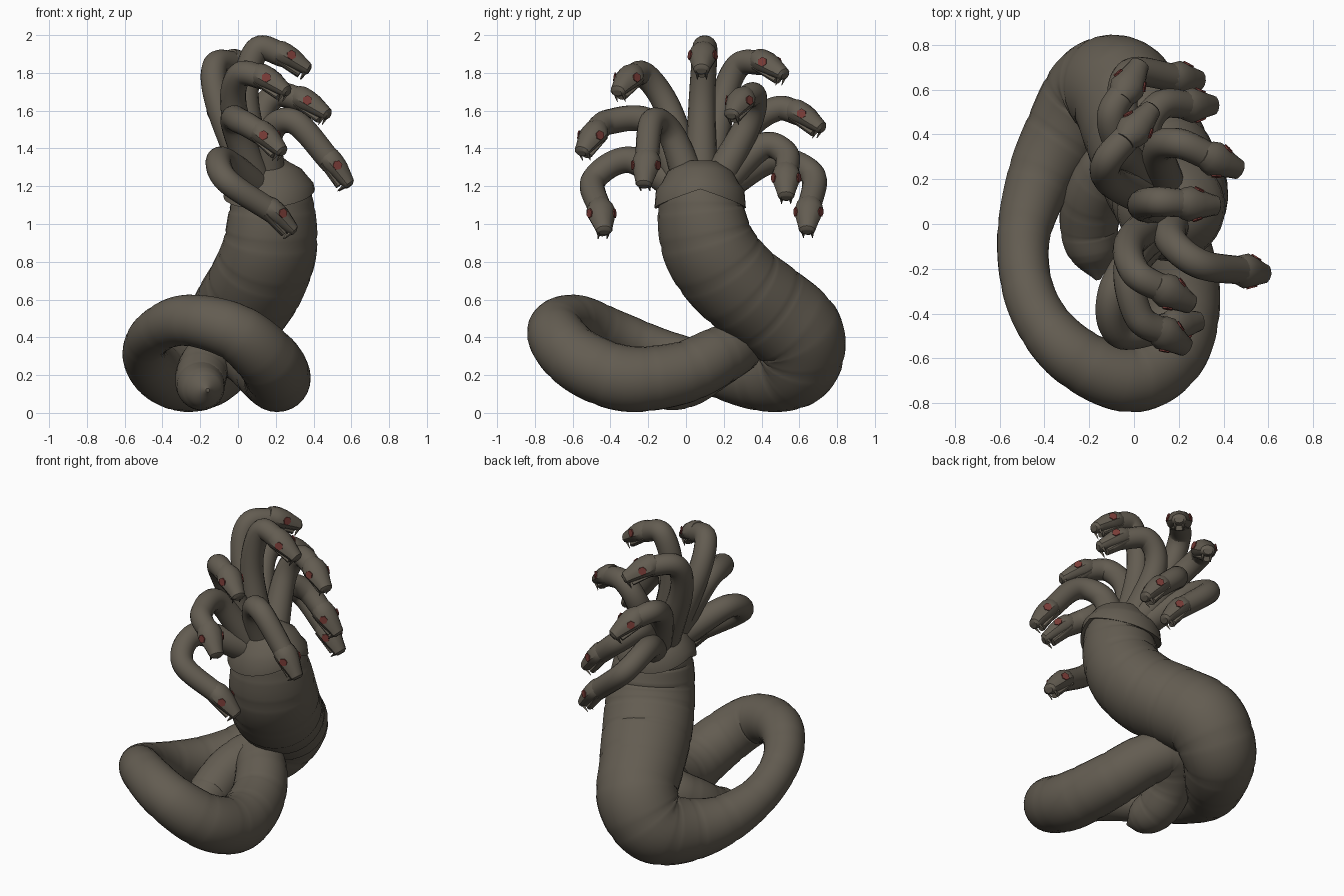
import bpy, bmesh, math
from mathutils import Vector, Matrix

if "Cube" in bpy.data.objects:
    bpy.data.objects.remove(bpy.data.objects["Cube"])


def material(name, rgb):
    m = bpy.data.materials.new(name)
    m.diffuse_color = (*rgb, 1)
    m.use_nodes = True
    m.node_tree.nodes["Principled BSDF"].inputs["Base Color"].default_value = m.diffuse_color
    return m


SKIN = material("dull brown skin", (0.125, 0.108, 0.083))
RED = material("dark red eye", (0.19, 0.045, 0.038))


def finish(name, bm, mat, angle=40):
    bmesh.ops.recalc_face_normals(bm, faces=bm.faces)
    me = bpy.data.meshes.new(name)
    bm.to_mesh(me)
    bm.free()
    ob = bpy.data.objects.new(name, me)
    bpy.context.collection.objects.link(ob)
    me.materials.append(mat)
    bpy.ops.object.select_all(action='DESELECT')
    ob.select_set(True)
    bpy.context.view_layer.objects.active = ob
    bpy.ops.object.shade_smooth_by_angle(angle=math.radians(angle))


def angles(n):
    return [2 * math.pi * k / n for k in range(n)]


def loft(bm, rings):
    """Skin a list of equal point rings and close both ends."""
    vs = [[bm.verts.new(p) for p in r] for r in rings]
    n = len(vs[0])
    for a, b in zip(vs, vs[1:]):
        for i in range(n):
            j = (i + 1) % n
            bm.faces.new((a[i], a[j], b[j], b[i]))
    bm.faces.new(vs[0])
    bm.faces.new(vs[-1])


def spline(pts, steps):
    """Catmull-Rom through 4D points (x, y, z, radius)."""
    p = [Vector(q) for q in pts]
    p = [p[0] * 2 - p[1]] + p + [p[-1] * 2 - p[-2]]
    out = []
    for k in range(1, len(p) - 2):
        a, b, c, d = p[k - 1:k + 3]
        for s in range(steps):
            t = s / steps
            out.append(0.5 * (2 * b + (c - a) * t + (2 * a - 5 * b + 4 * c - d) * t * t
                              + (3 * b - a - 3 * c + d) * t ** 3))
    out.append(p[-2])
    return out


def tube(name, pts, steps, sides, groove=0, every=1, hood=0):
    """Swept tube; hood widens the first stretch sideways like a snake's hood."""
    path = spline(pts, steps)
    pos = [q.to_3d() for q in path]
    side = Vector((1, 0, 0))
    wide = Vector((1, 1, 0)).normalized()
    rings = []
    for i, c in enumerate(pos):
        t = (pos[min(i + 1, len(pos) - 1)] - pos[max(i - 1, 0)]).normalized()
        side = (side - t * side.dot(t)).normalized()
        up = t.cross(side)
        r = max(path[i][3], 0.004) * (1 - groove * (i % every == 0))
        w = hood * math.sin(math.pi * min(i / 45, 1))
        ring = [(side * math.cos(a) + up * math.sin(a)) * r for a in angles(sides)]
        rings.append([c + o + wide * o.dot(wide) * w for o in ring])
    bm = bmesh.new()
    loft(bm, rings)
    finish(name, bm, SKIN)


# Coiled body, from the collar round the floor loop to the tail tip
tube("coiled_body", [
    (.17, .08, 1.2, .2), (.18, .08, 1.05, .222), (.165, .13, .86, .235), (.1, .26, .69, .242),
    (.02, .43, .56, .245), (-.06, .59, .42, .245), (-.17, .58, .26, .228), (-.29, .42, .2, .195),
    (-.42, .2, .22, .15), (-.495, -.08, .31, .117), (-.45, -.36, .42, .117),
    (-.28, -.58, .49, .135), (-.02, -.69, .43, .152), (.16, -.57, .28, .168),
    (.21, -.32, .182, .175), (.155, -.03, .21, .165), (.05, .17, .3, .155), (-.07, .26, .34, .14),
    (-.17, .15, .26, .135), (-.2, 0, .16, .132), (-.18, -.14, .125, .105), (-.16, -.25, .12, .01)],
    10, 28, groove=0.02, every=8, hood=.14)

# Collar with a peaked lower edge, closing into a dome under the necks
NECK_ROOT = Vector((.165, .075, 1.2))
bm = bmesh.new()
loft(bm, [[(NECK_ROOT.x + r * math.cos(a), NECK_ROOT.y + r * math.sin(a),
            z + peak * (1 - abs(math.sin(a))) + .08 * r * math.cos(a)) for a in angles(32)]
          for r, z, peak in ((.2, 1.1, .08), (.242, 1.085, .08), (.234, 1.18, .02),
                             (.205, 1.215, .02), (.17, 1.28, 0), (.09, 1.33, 0))])
finish("collar", bm, SKIN, 40)


def head(tag, c, f):
    """Snake head centred on c and looking along f."""
    s = f.cross(Vector((0, 0, 1))).normalized()
    frame = Matrix((s, f, s.cross(f))).transposed()

    def at(x, y, z):
        return c + frame @ Vector((x, y, z))

    def section(y, w, top, low, z=0):
        return [at(w * math.cos(a), y, z + math.sin(a) * (top if math.sin(a) > 0 else low))
                for a in angles(12)]

    # Skull and snout, then the nearly closed lower jaw
    bm = bmesh.new()
    loft(bm, [section(-.075, .05, .05, .05), section(-.04, .07, .064, .06),
              section(0, .079, .066, .055), section(.045, .068, .062, .045),
              section(.11, .05, .045, .035), section(.14, .044, .036, .03),
              section(.152, .028, .018, .02)])
    loft(bm, [section(-.03 + .145 * t, .06 - .03 * t, .022, .018, -.04 - .006 * t)
              for t in (0, .4, .8, 1)])
    # Fangs
    for sx in (-1, 1):
        loft(bm, [[at(sx * .024 + r * math.cos(a), .134 + r * math.sin(a), z) for a in angles(4)]
                  for r, z in ((.013, -.01), (.002, -.065))])
    finish("head_" + tag, bm, SKIN, 35)
    # Eye plates on the cheeks
    bm = bmesh.new()
    for sx in (-1, 1):
        rot = Vector((sx * .9, .24, .3)).to_track_quat('Z', 'Y').to_matrix()
        p = Vector((sx * .068, .03, .024))
        loft(bm, [[at(*(p + rot @ Vector((.026 * math.cos(a), .026 * math.sin(a), z))))
                   for a in angles(6)] for z in (-.004, .003)])
    finish("eyes_" + tag, bm, RED, 30)


def neck(tag, rise, bend, centre):
    """Neck fanning out of the collar through two arch points to a drooping head."""
    rise, bend, centre = Vector(rise), Vector(bend), Vector(centre)
    root = NECK_ROOT.lerp(rise, .3)
    root.z = NECK_ROOT.z
    pts = [root, rise, bend, centre]
    tube("neck_" + tag, [(*p, r) for p, r in zip(pts, (.09, .071, .067, .062))], 12, 16)
    look = (centre - bend).normalized()
    look.z -= .5 * (1 + look.z)
    head(tag, centre, look.normalized())


# Ten necks
neck("top", (.04, .085, 1.65), (.1, .1, 1.92), (.25, .09, 1.89))
neck("front_high", (-.02, -.09, 1.6), (.01, -.22, 1.79), (.15, -.3, 1.77))
neck("front_middle", (-.02, -.18, 1.53), (.02, -.41, 1.54), (.14, -.49, 1.47))
neck("front_low", (-.09, -.3, 1.34), (-.06, -.49, 1.23), (.19, -.45, 1.06))
neck("right_side", (.17, -.08, 1.48), (.3, -.18, 1.54), (.5, -.21, 1.32))
neck("right_back", (.11, .33, 1.53), (.2, .36, 1.68), (.36, .29, 1.65))
neck("back_high", (-.1, .19, 1.63), (-.12, .28, 1.84), (0, .42, 1.85))
neck("back_middle", (-.04, .31, 1.49), (-.1, .48, 1.61), (-.03, .61, 1.58))
neck("back_inner", (.05, .4, 1.41), (.12, .53, 1.37), (.26, .53, 1.25))
neck("back_low", (-.04, .46, 1.34), (-.02, .67, 1.26), (.2, .65, 1.07))
